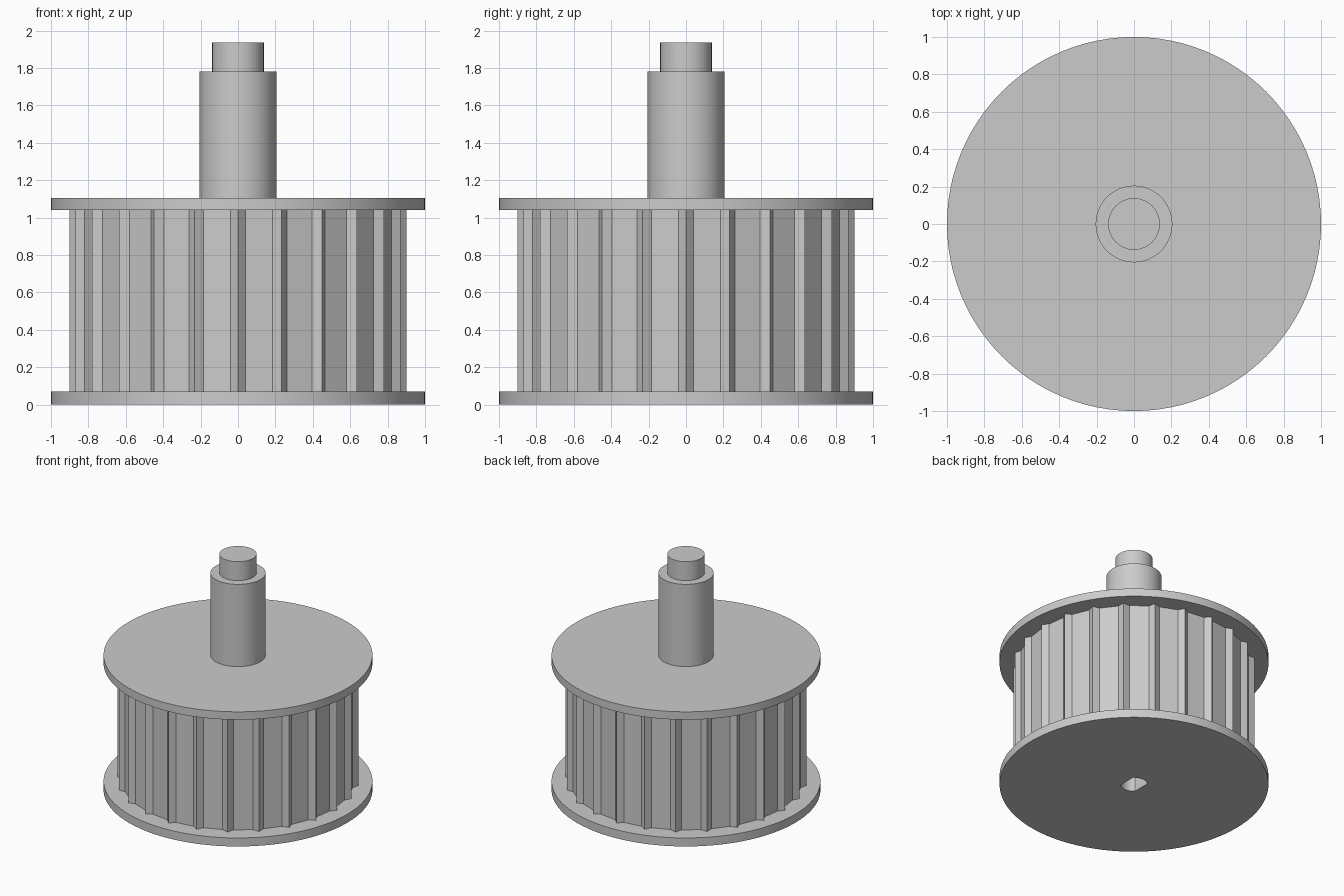
import bpy, bmesh
from math import sin, cos, acos, radians, tau

if "Cube" in bpy.data.objects:
    bpy.data.objects.remove(bpy.data.objects["Cube"], do_unlink=True)

grey = bpy.data.materials.new("plain_grey")
grey.use_nodes = True
COLOUR = (0.6, 0.6, 0.6, 1)
grey.diffuse_color = COLOUR
grey.node_tree.nodes["Principled BSDF"].inputs["Base Color"].default_value = COLOUR


def polar(r, a):
    return r * cos(a), r * sin(a)


def circle(r, n=96):
    return [polar(r, tau * i / n) for i in range(n)]


def prism(name, outline, z0, z1):
    """Extrude a flat outline from z0 up to z1."""
    bm = bmesh.new()
    base = bm.faces.new([bm.verts.new((x, y, z0)) for x, y in outline])
    top = bmesh.ops.extrude_face_region(bm, geom=[base])["geom"]
    verts = [v for v in top if isinstance(v, bmesh.types.BMVert)]
    bmesh.ops.translate(bm, verts=verts, vec=(0, 0, z1 - z0))
    bmesh.ops.recalc_face_normals(bm, faces=bm.faces)
    mesh = bpy.data.meshes.new(name)
    bm.to_mesh(mesh)
    bm.free()
    mesh.materials.append(grey)
    obj = bpy.data.objects.new(name, mesh)
    bpy.context.collection.objects.link(obj)
    return obj


def activate(obj):
    bpy.ops.object.select_all(action="DESELECT")
    obj.select_set(True)
    bpy.context.view_layer.objects.active = obj


# Drum with pointed ridges around it
TEETH, ROOT, TIP = 24, 0.86, 0.90
half = radians(2.67)
outline = []
for i in range(TEETH):
    a = tau * i / TEETH
    outline += [polar(ROOT, a - half), polar(TIP, a), polar(ROOT, a + half)]
drum = prism("toothed_drum", outline, 0.07, 1.04)

# Flanges and stepped shaft
lower = prism("lower_flange", circle(1.0), 0, 0.07)
upper = prism("upper_flange", circle(1.0), 1.04, 1.105)
shaft = prism("shaft", circle(0.205, 64), 1.105, 1.78)
tip = prism("shaft_tip", circle(0.138, 64), 1.78, 1.935)

# Bore with two flats, cut into the underside
R, FLAT = 0.1, 0.07
a0 = acos(FLAT / R)
arc = [a0 + (tau / 2 - 2 * a0) * i / 12 for i in range(13)]
bore = [polar(R, a) for a in arc] + [polar(R, a + tau / 2) for a in arc]
cutter = prism("bore_cutter", bore, -0.1, 0.6)
cutter.hide_render = True
for part in (lower, drum):
    mod = part.modifiers.new("bore", "BOOLEAN")
    mod.operation = "DIFFERENCE"
    mod.solver = "EXACT"
    mod.object = cutter
    activate(part)
    bpy.ops.object.modifier_apply(modifier=mod.name)
bpy.data.objects.remove(cutter, do_unlink=True)

# Smooth the round parts, keeping their rims sharp
for part in (lower, upper, shaft, tip):
    activate(part)
    bpy.ops.object.shade_smooth_by_angle(angle=radians(30))
